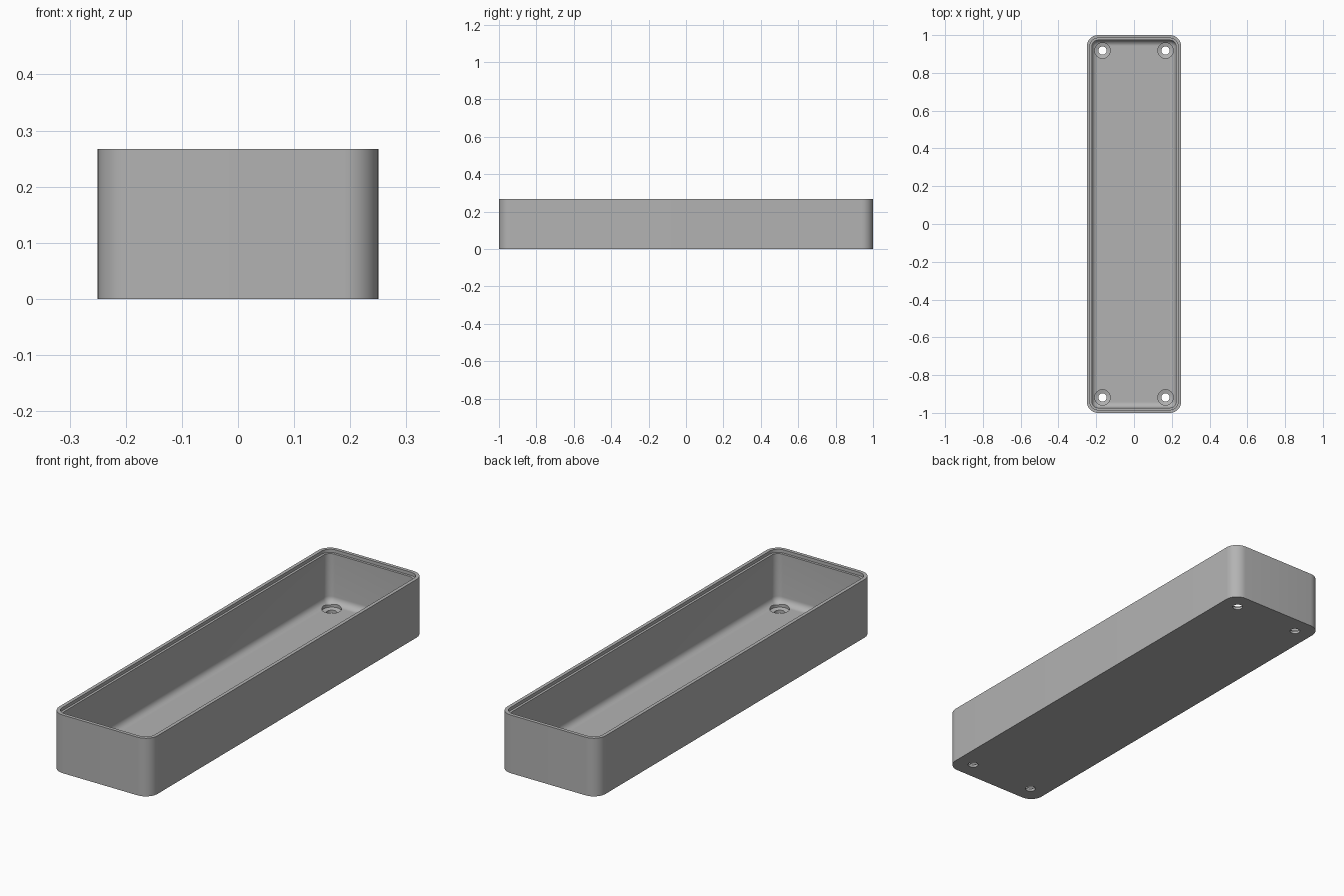
import bpy, bmesh, math

if "Cube" in bpy.data.objects:
    bpy.data.objects.remove(bpy.data.objects["Cube"])

HALF_X, HALF_Y, HEIGHT = 0.25, 1.0, 0.267
CORNER, FLOOR, WALL, FILLET = 0.06, 0.027, 0.027, 0.03
STEPS = 10

grey = bpy.data.materials.new("plain grey")
grey.use_nodes = True
grey.diffuse_color = (0.45, 0.45, 0.45, 1)
grey.node_tree.nodes["Principled BSDF"].inputs["Base Color"].default_value = (0.45, 0.45, 0.45, 1)


def ring(bm, inset, z):
    """Rounded rectangle of vertices, inset from the outer wall."""
    r = max(CORNER - inset, 0.004)
    cx, cy = HALF_X - inset - r, HALF_Y - inset - r
    verts = []
    for q, (sx, sy) in enumerate([(1, 1), (-1, 1), (-1, -1), (1, -1)]):
        for i in range(STEPS + 1):
            a = math.pi / 2 * (q + i / STEPS)
            verts.append(bm.verts.new((sx * cx + r * math.cos(a), sy * cy + r * math.sin(a), z)))
    return verts


def finish(bm, name):
    bmesh.ops.recalc_face_normals(bm, faces=bm.faces)
    mesh = bpy.data.meshes.new(name)
    bm.to_mesh(mesh)
    bm.free()
    obj = bpy.data.objects.new(name, mesh)
    bpy.context.collection.objects.link(obj)
    mesh.materials.append(grey)
    return obj


# Tray: outer wall, stepped rim, inner wall and floor fillet
profile = [(0, 0), (0, HEIGHT), (0.016, HEIGHT), (0.016, HEIGHT - 0.015), (WALL, HEIGHT - 0.015)]
for i in range(9):
    a = math.pi / 2 * i / 8
    profile.append((WALL + FILLET * (1 - math.cos(a)), FLOOR + FILLET * (1 - math.sin(a))))
bm = bmesh.new()
rings = [ring(bm, *p) for p in profile]
for low, high in zip(rings, rings[1:]):
    n = len(low)
    for i in range(n):
        j = (i + 1) % n
        bm.faces.new((low[i], low[j], high[j], high[i]))
bm.faces.new(rings[0])
bm.faces.new(rings[-1])
tray = finish(bm, "tray")

# Countersunk screw holes in the four corners of the floor
bm = bmesh.new()
hole_profile = [(0.022, -0.02), (0.022, 0.012), (0.041, 0.017), (0.041, 0.06)]
for sx in (-1, 1):
    for sy in (-1, 1):
        loops = [[bm.verts.new((sx * 0.167 + r * math.cos(math.tau * i / 32),
                                sy * 0.918 + r * math.sin(math.tau * i / 32), z))
                  for i in range(32)] for r, z in hole_profile]
        for low, high in zip(loops, loops[1:]):
            for i in range(32):
                j = (i + 1) % 32
                bm.faces.new((low[i], low[j], high[j], high[i]))
        bm.faces.new(loops[0])
        bm.faces.new(loops[-1])
cutter = finish(bm, "screw_hole_cutter")
cutter.hide_render = True

cut = tray.modifiers.new("screw holes", 'BOOLEAN')
cut.operation = 'DIFFERENCE'
cut.solver = 'EXACT'
cut.object = cutter
bpy.context.view_layer.objects.active = tray
tray.select_set(True)
bpy.ops.object.modifier_apply(modifier=cut.name)
bpy.data.objects.remove(cutter)
bpy.ops.object.shade_smooth_by_angle(angle=math.radians(30))
